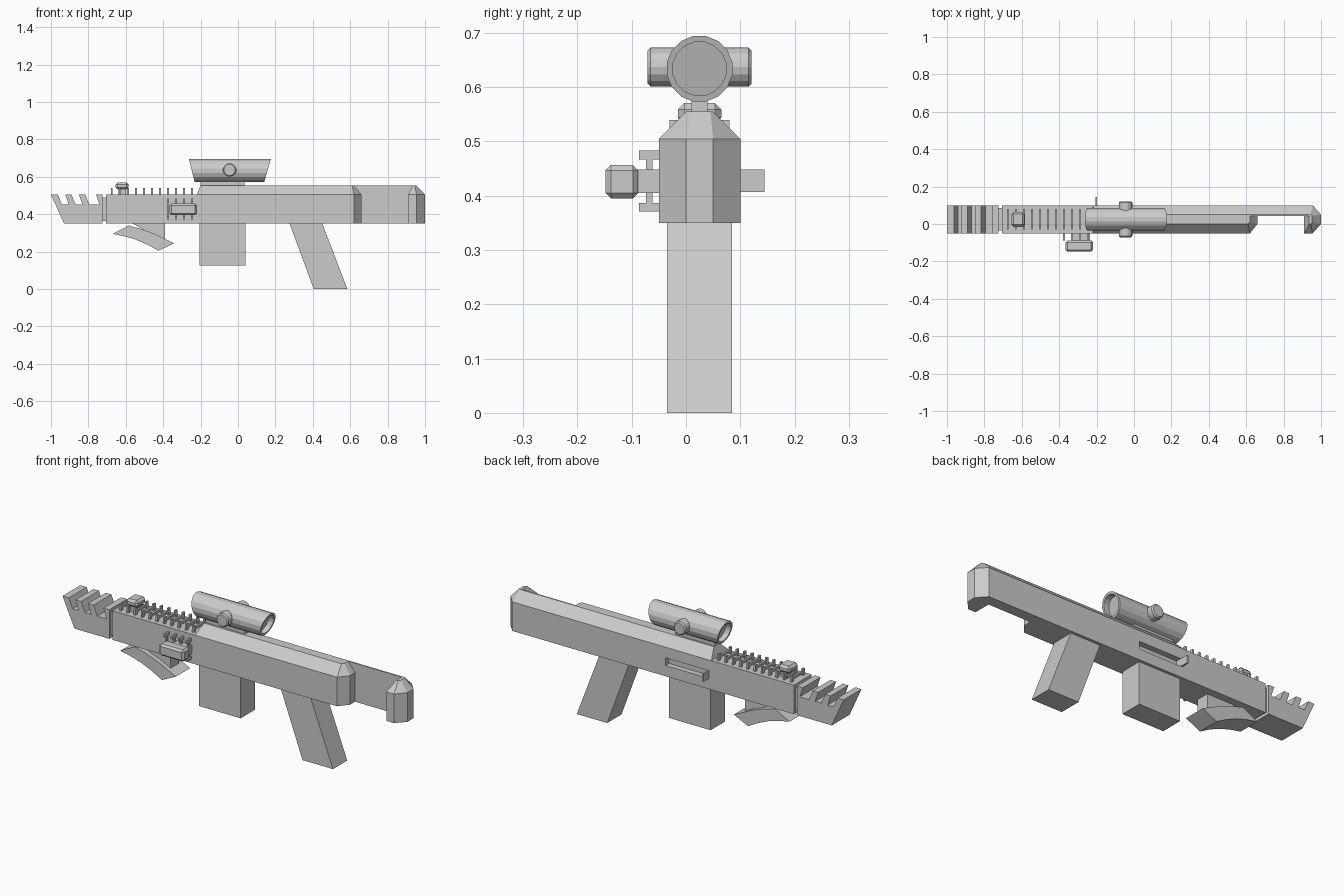
import bpy, bmesh, math
from mathutils import Matrix

if "Cube" in bpy.data.objects:
    bpy.data.objects.remove(bpy.data.objects["Cube"])

YC = 0.025  # centre line of the body


def finish(name, bm):
    bmesh.ops.recalc_face_normals(bm, faces=bm.faces)
    me = bpy.data.meshes.new(name)
    bm.to_mesh(me)
    bm.free()
    ob = bpy.data.objects.new(name, me)
    bpy.context.collection.objects.link(ob)
    return ob


def loft(name, rings):
    """Skin equal-length rings and cap both ends."""
    bm = bmesh.new()
    vs = [[bm.verts.new(p) for p in r] for r in rings]
    n = len(rings[0])
    for a, b in zip(vs, vs[1:]):
        for i in range(n):
            j = (i + 1) % n
            bm.faces.new((a[i], a[j], b[j], b[i]))
    bm.faces.new(vs[0])
    bm.faces.new(vs[-1])
    return finish(name, bm)


def box(name, x, y, z, bevel=0):
    ob = loft(name, [[(x[0], y[0], h), (x[1], y[0], h), (x[1], y[1], h), (x[0], y[1], h)] for h in z])
    if bevel:
        m = ob.modifiers.new("bevel", 'BEVEL')
        m.width, m.segments = bevel, 1
    return ob


def side_profile(name, pts, y):
    return loft(name, [[(px, h, pz) for px, pz in pts] for h in y])


# Receiver and stock: footprint with a cheek cut-out, roof sloping inwards
foot = [(-.22, -.05), (.62, -.05), (.66, 0), (.66, .043), (.91, .043), (.91, -.05),
        (.955, -.05), (1, 0), (1, .05), (.955, .1), (-.22, .1)]
roof = [(-.2, 0), (.61, 0), (.62, .012), (.62, .043), (.935, .043), (.935, 0),
        (.945, 0), (.953, .01), (.953, .045), (.945, .05), (-.2, .05)]
stock = loft("receiver_stock", [[(x, y, .35) for x, y in foot],
                                [(x, y, .505) for x, y in foot],
                                [(x, y, .555) for x, y in roof]])

# Recessed port on the back side with its small deflector
cutter = box("port_cutter", (-.197, .05), (.07, .15), (.407, .448))
cut = stock.modifiers.new("port", 'BOOLEAN')
cut.operation, cut.solver, cut.object = 'DIFFERENCE', 'EXACT', cutter
bpy.context.view_layer.objects.active = stock
bpy.ops.object.modifier_apply(modifier="port")
bpy.data.objects.remove(cutter)
box("port_deflector", (-.206, -.197), (.095, .145), (.407, .448))

# Fore-end, neck and toothed muzzle
box("fore_end", (-.706, -.22), (-.05, .1), (.35, .505))
box("muzzle_neck", (-.73, -.7), (-.035, .085), (.365, .49))
teeth = [(-1, .505)]
for x, w in ((-.963, .04), (-.89, .04), (-.817, .058)):
    teeth += [(x, .505), (x + .022, .452), (x + w + .018, .452), (x + w, .505)]
teeth += [(-.724, .505), (-.724, .35), (-.93, .35)]
side_profile("muzzle", teeth, (-.05, .1))


# Accessory rails: rows of thin H-shaped fins
def h_fin(name, x, half, height, place):
    t, lo, hi = .016, .013, .025
    right = [(half - t, lo), (half - t, 0), (half, 0), (half, height), (half - t, height), (half - t, hi)]
    prof = right + [(-u, v) for u, v in reversed(right)]
    loft(name, [[(x + d, *place(u, v)) for u, v in prof] for d in (-.005, .005)])


for i in range(11):
    h_fin("top_rail_fin", -.675 + .043 * i, .055, .036, lambda u, v: (YC + u, .504 + v))
for i in range(4):
    h_fin("side_rail_fin", -.374 + .043 * i, .056, .038, lambda u, v: (-.049 - v, .427 + u))

# Side device on the front face
box("side_device_mount", (-.325, -.235), (-.095, -.045), (.405, .448))
box("side_device", (-.365, -.22), (-.148, -.088), (.395, .457), .01)

# Front sight
box("front_sight_post", (-.638, -.6), (-.005, .055), (.504, .54))
box("front_sight", (-.655, -.585), (-.015, .065), (.532, .571), .012)

# Scope tube with slanted ends and recessed lenses
N, R, ZC = 16, .0615, .634


def scope_ring(x, slope, r):
    out = []
    for i in range(N):
        a = 2 * math.pi * (i + .5) / N
        dz = r * math.sin(a)
        out.append((x + slope * dz, YC + r * math.cos(a), ZC + dz))
    return out


loft("scope_tube", [scope_ring(-.217, -.25, .05), scope_ring(-.247, -.25, .05), scope_ring(-.247, -.25, R),
                    scope_ring(.158, .29, R), scope_ring(.158, .29, .05), scope_ring(.128, .29, .05)])
box("scope_mount", (-.2, .035), (.01, .04), (.55, .585))

# Adjustment knobs on both sides of the scope
bm = bmesh.new()
bmesh.ops.create_cone(bm, cap_ends=True, segments=16, radius1=.036, radius2=.036, depth=.192,
                      matrix=Matrix.Translation((-.045, YC, .637)) @ Matrix.Rotation(math.pi / 2, 4, 'X'))
rims = [e for e in bm.edges if abs(e.verts[0].co.y - e.verts[1].co.y) < .01]
bmesh.ops.bevel(bm, geom=rims, offset=.006, segments=1, affect='EDGES')
finish("scope_knobs", bm)

# Magazine and pistol grip
box("magazine", (-.205, .04), (-.035, .085), (.125, .36))
side_profile("grip", [(.275, .352), (.45, .352), (.585, 0), (.405, 0)], (-.035, .085))

# Curved hand stop under the fore-end
side_profile("hand_stop", [(-.67, .295), (-.585, .34), (-.52, .322), (-.45, .297), (-.39, .268), (-.342, .245),
                           (-.425, .205), (-.485, .238), (-.55, .266), (-.61, .283)], (-.035, .085))
side_profile("hand_stop_stem", [(-.57, .355), (-.39, .355), (-.39, .26), (-.45, .285)], (-.01, .06))
